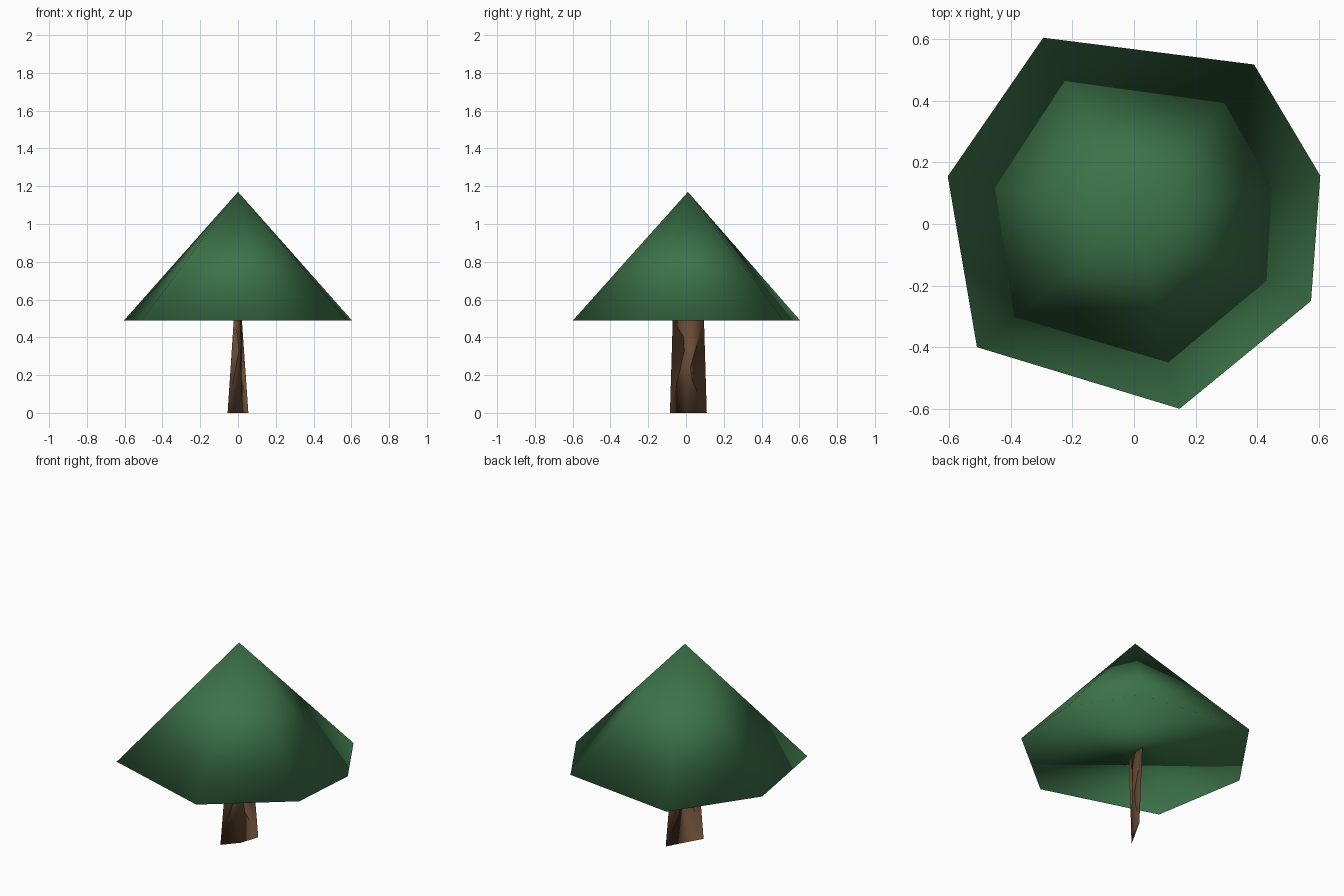
import bpy, bmesh

if "Cube" in bpy.data.objects:
    bpy.data.objects.remove(bpy.data.objects["Cube"])


def material(name, rgb):
    m = bpy.data.materials.new(name)
    m.diffuse_color = (*rgb, 1)
    m.use_nodes = True
    m.node_tree.nodes["Principled BSDF"].inputs["Base Color"].default_value = m.diffuse_color
    return m


def loft(name, base, z0, top, z1, mat):
    """Closed smooth solid from a base outline to a top outline (or a single apex)."""
    bm = bmesh.new()
    low = [bm.verts.new((x, y, z0)) for x, y in base]
    high = [bm.verts.new((x, y, z1)) for x, y in top]
    n = len(low)
    for i in range(n):
        j = (i + 1) % n
        if len(high) == 1:
            bm.faces.new((low[i], low[j], high[0]))
        else:
            bm.faces.new((low[i], low[j], high[j], high[i]))
    bm.faces.new(low[::-1])
    if len(high) > 2:
        bm.faces.new(high)
    bmesh.ops.recalc_face_normals(bm, faces=bm.faces)
    for f in bm.faces:
        f.smooth = True
    mesh = bpy.data.meshes.new(name)
    bm.to_mesh(mesh)
    bm.free()
    mesh.materials.append(mat)
    obj = bpy.data.objects.new(name, mesh)
    bpy.context.collection.objects.link(obj)
    return obj


green = material("foliage_green", (0.045, 0.17, 0.065))
brown = material("bark_brown", (0.14, 0.07, 0.035))

# Foliage: irregular seven-sided cone, closed underneath, fully smooth shaded
rim = [(-0.51, -0.40), (0.148, -0.60), (0.575, -0.25), (0.605, 0.157),
       (0.39, 0.518), (-0.295, 0.605), (-0.605, 0.155)]
loft("foliage", rim, 0.488, [(0, 0.01)], 1.17, green)

# Trunk: thin three-sided tapering post
loft("trunk", [(-0.055, -0.085), (0.02, 0.0), (0.055, 0.11)], 0,
     [(-0.022, -0.07), (0.012, 0.005), (0.02, 0.095)], 0.5, brown)
